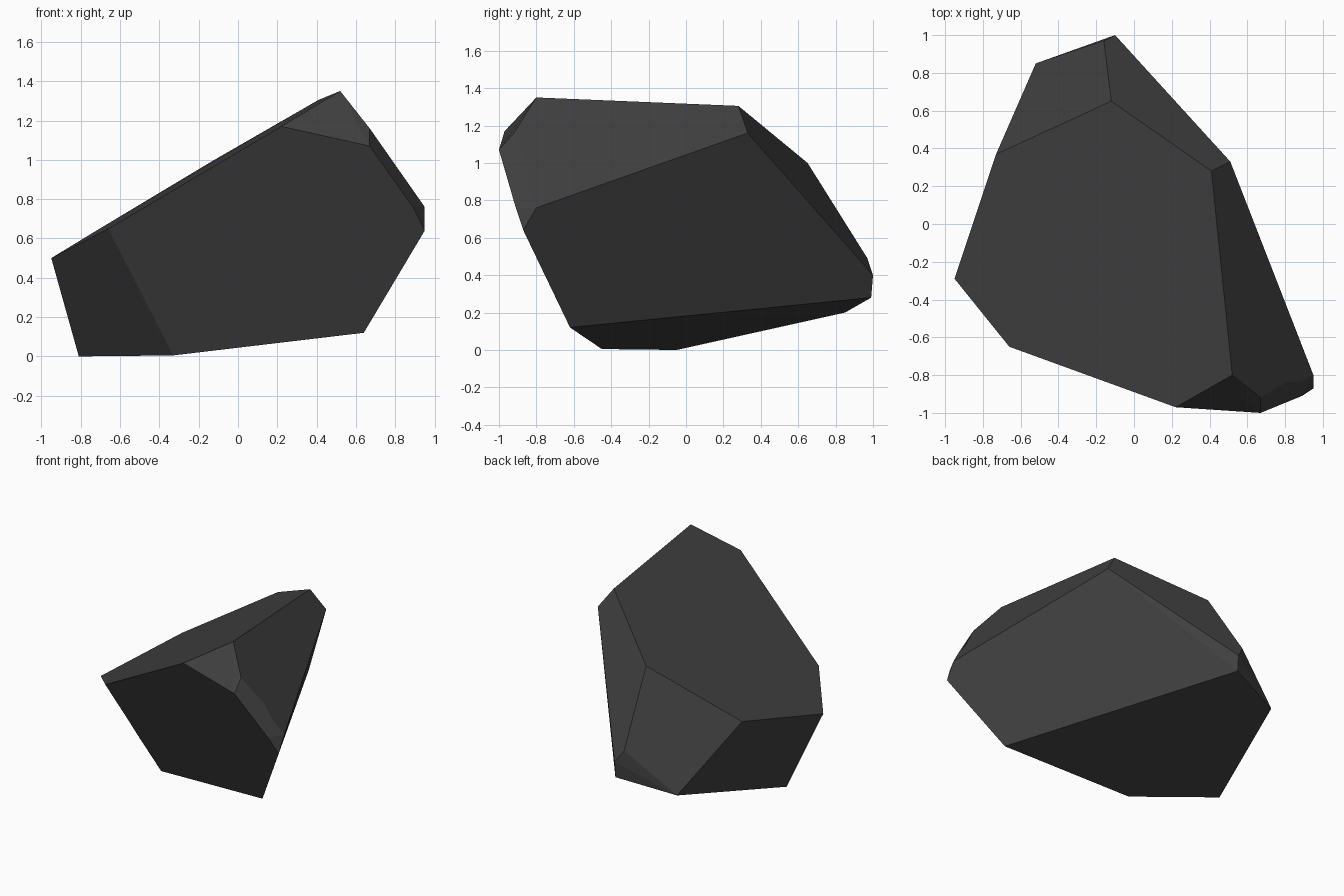
import bpy
import bmesh
import math
from mathutils import Vector

if "Cube" in bpy.data.objects:
    bpy.data.objects.remove(bpy.data.objects["Cube"], do_unlink=True)

# Dark stone material
stone = bpy.data.materials.new("dark_grey_stone")
stone.use_nodes = True
grey = (0.05, 0.05, 0.05, 1)
stone.diffuse_color = grey
shader = next(n for n in stone.node_tree.nodes if n.type == "BSDF_PRINCIPLED")
shader.inputs["Base Color"].default_value = grey
shader.inputs["Roughness"].default_value = 0.9

# Corners of the boulder, grouped by the facet they bound
chip_top = Vector((0.67, -0.92, 1.16))
chip_end = Vector((0.95, -0.80, 0.76))
sloping_top = [(-0.95, -0.29, 0.50), (-0.66, -0.65, 0.65), (0.22, -0.97, 1.17),
               (0.52, -0.80, 1.35), (0.41, 0.28, 1.305), (-0.12, 0.65, 1.0),
               (-0.73, 0.37, 0.634)]
underside = [(-0.81, -0.05, 0), (-0.33, -0.45, 0.005), (0.64, -0.62, 0.12),
             (-0.10, 0.99, 0.28), (-0.52, 0.85, 0.20)]
back_tip = [(-0.16, 0.97, 0.49), (-0.10, 1.0, 0.40), (0.51, 0.33, 1.16)]
chipped_corner = [chip_top, chip_end, (0.67, -1.0, 1.07),
                  (0.89, -0.91, 0.76), (0.95, -0.87, 0.64)]

# Wrap the corners in a hull and merge its flat facets
bm = bmesh.new()
for corner in sloping_top + underside + back_tip + chipped_corner:
    bm.verts.new(corner)
bmesh.ops.convex_hull(bm, input=bm.verts[:])
bmesh.ops.dissolve_limit(bm, angle_limit=math.radians(5),
                         verts=bm.verts[:], edges=bm.edges[:])


def nearest(point):
    return min(bm.verts, key=lambda v: (v.co - point).length)


# Ragged upper edge of the chip
start, end = nearest(chip_top), nearest(chip_end)
edge = bm.edges.get((start, end))
if edge:
    for step, shift in ((0.5, 0.025), (0.5, -0.02)):
        edge, vert = bmesh.utils.edge_split(edge, start, step)
        vert.co = start.co.lerp(end.co, step) if shift > 0 else vert.co
        vert.co.y += shift
        start = vert
        edge = bm.edges.get((start, end))

bmesh.ops.recalc_face_normals(bm, faces=bm.faces[:])
mesh = bpy.data.meshes.new("boulder")
bm.to_mesh(mesh)
bm.free()
mesh.materials.append(stone)
boulder = bpy.data.objects.new("boulder", mesh)
bpy.context.collection.objects.link(boulder)
